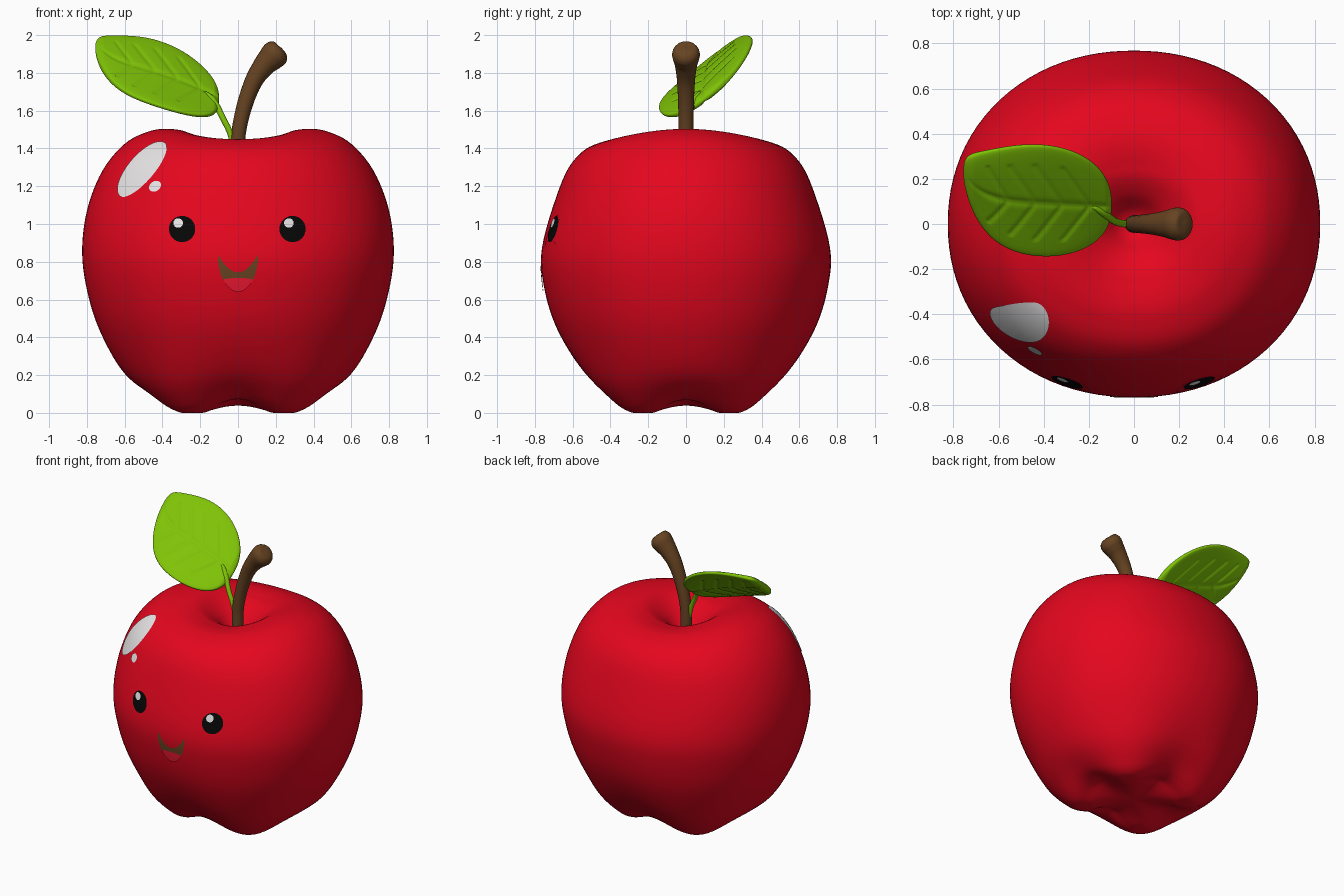
import bpy, bmesh, math
from mathutils import Vector
from mathutils.bvhtree import BVHTree

if "Cube" in bpy.data.objects:
    bpy.data.objects.remove(bpy.data.objects["Cube"])


def material(name, rgb):
    m = bpy.data.materials.new(name)
    m.diffuse_color = (*rgb, 1)
    m.use_nodes = True
    m.node_tree.nodes["Principled BSDF"].inputs["Base Color"].default_value = m.diffuse_color
    return m


RED = material("apple red", (0.78, 0.002, 0.013))
BROWN = material("stem brown", (0.135, 0.057, 0.016))
GREEN = material("leaf green", (0.21, 0.54, 0.002))
BLACK = material("eye black", (0.002, 0.002, 0.002))
WHITE = material("highlight white", (0.85, 0.83, 0.83))
PINK = material("tongue red", (0.95, 0.010, 0.035))


def smooth_path(pts, n=6):
    """Catmull-Rom interpolation through tuples of any length."""
    pts = [Vector(p) for p in pts]
    ext = [2 * pts[0] - pts[1]] + pts + [2 * pts[-1] - pts[-2]]
    out = []
    for a, b, c, d in zip(ext, ext[1:], ext[2:], ext[3:]):
        for k in range(n):
            t = k / n
            out.append(0.5 * (2 * b + (c - a) * t + (2 * a - 5 * b + 4 * c - d) * t * t
                              + (3 * b - a - 3 * c + d) * t ** 3))
    return out + [pts[-1]]


def grid(name, rows, mat, wrap=True):
    """Smooth surface through rows of points; wrapped rows make a closed skin."""
    bm = bmesh.new()
    vs = [[bm.verts.new(p) for p in r] for r in rows]
    n = len(rows[0])
    for a, b in zip(vs, vs[1:]):
        for j in range(n if wrap else n - 1):
            k = (j + 1) % n
            bm.faces.new((a[j], a[k], b[k], b[j]))
    bmesh.ops.remove_doubles(bm, verts=bm.verts, dist=1e-5)
    bmesh.ops.dissolve_degenerate(bm, edges=bm.edges, dist=1e-6)
    bm.normal_update()
    bmesh.ops.recalc_face_normals(bm, faces=bm.faces)
    bm.normal_update()
    if wrap:
        flip = bm.calc_volume(signed=True) < 0
    else:
        flip = sum(f.normal.y * f.calc_area() for f in bm.faces) > 0
    if flip:
        bmesh.ops.reverse_faces(bm, faces=bm.faces)
    for f in bm.faces:
        f.smooth = True
    me = bpy.data.meshes.new(name)
    bm.to_mesh(me)
    bm.free()
    me.materials.append(mat)
    ob = bpy.data.objects.new(name, me)
    bpy.context.collection.objects.link(ob)
    return ob


# Apple body: turned profile, slightly squarish plan, saddle-shaped rim, four bottom lobes
profile = [(0, .05), (.15, .048), (.28, .047), (.38, .047), (.47, .09), (.60, .212),
           (.72, .42), (.79, .62), (.825, .85), (.80, 1.08), (.72, 1.28), (.60, 1.415),
           (.47, 1.475), (.36, 1.487), (.25, 1.465), (.15, 1.40), (.07, 1.32), (0, 1.29)]


def body_point(r, z, a):
    c, s = math.cos(a), math.sin(a)
    f = (abs(c) ** 2.1 + abs(s) ** 2.1) ** (-1 / 2.1)
    inner = min(1, r / .28) ** 2
    low = inner * max(0, 1 - z / (.32 + .2 * s * s)) ** 2 * math.cos(4 * a)
    groove = max(0, 1 - z / .62) ** 1.5 * inner * s ** 12
    high = inner * min(1, max(0, (z - 1) / .48)) ** 2 * math.cos(2 * a)
    shoulder = math.sin(math.pi * min(1, max(0, (z - .75) / .85))) ** 2 * s * s
    r = max(r, 0) * f * (1 - .02 * low - .06 * groove - .055 * shoulder)
    return Vector((r * c, r * s * .772 / .825, z + .048 * low + .0275 * high))


N = 96
rows = [[body_point(p[0], p[1], 2 * math.pi * j / N) for j in range(N)]
        for p in smooth_path(profile)]
zmin = min(p.z for r in rows for p in r) + .006
for r in rows:
    for p in r:
        p.z = max(0, p.z - zmin)
body = grid("apple_body", rows, RED)
bm = bmesh.new()
bm.from_mesh(body.data)
skin = BVHTree.FromBMesh(bm)
bm.free()


def tube(name, pts, mat, sides=20):
    """Round tube along (x, y, z, radius) points."""
    path = smooth_path(pts)
    rows = []
    for i, p in enumerate(path):
        t = (path[min(i + 1, len(path) - 1)] - path[max(i - 1, 0)]).to_3d().normalized()
        side = (Vector((0, 1, 0)) - t * t.y).normalized()
        up = t.cross(side)
        rows.append([p.to_3d() + max(p[3], 0) * (side * math.cos(a) + up * math.sin(a))
                     for a in (2 * math.pi * j / sides for j in range(sides))])
    return grid(name, rows, mat)


# Stem with flared rounded end, and the thin leaf stalk
tube("stem", [(0, 0, 1.25, 0), (0, 0, 1.26, .036), (0, 0, 1.45, .038), (.03, 0, 1.61, .041),
              (.08, 0, 1.75, .047), (.135, 0, 1.835, .058), (.175, 0, 1.878, .070),
              (.195, 0, 1.898, .074), (.214, 0, 1.915, .067), (.227, 0, 1.926, .048),
              (.232, 0, 1.931, 0)], BROWN)
tube("leaf_stalk", [(0, 0, 1.27, .016), (-.035, 0, 1.46, .016), (-.08, .01, 1.56, .016),
                    (-.125, .04, 1.645, .017), (-.17, .07, 1.69, .012),
                    (-.21, .08, 1.705, 0)], GREEN, 12)

# Leaf: tilted, puffy rounded edge, engraved midrib and side veins, tip swept back
length = .655
normal = Vector((.27, -.75, 1)).normalized()
rows = []
for i in range(101):
    t = (1 - math.cos(math.pi * i / 100)) / 2
    half = .447 * t ** .42 * max(0, 1 - t) ** .45
    row = []
    for j in range(120):
        a = 2 * math.pi * j / 120
        v = half * math.cos(a)
        thick = .026 * math.copysign(abs(math.sin(a)) ** .6, math.sin(a)) * min(1, half / .12)
        q = t * length - .75 * abs(v) - .1
        d = abs((q + .06) % .12 - .06) if -.05 < q < .42 else 1
        vein = math.exp(-(d / .009) ** 2) if abs(math.cos(a)) < .68 else 0
        vein = max(vein, math.exp(-(v / .011) ** 2)) * min(1, 6 * (1 - t))
        thick *= 1 - .3 * vein
        x = -.10 - length * t
        y = .09 + .03 * t + .11 * t ** 8 + v
        z = 1.927 - .27 * (x + .75) + .75 * (y - .22) + .03 * math.sin(math.pi * t)
        z += .4 * min(v, 0) ** 2
        row.append(Vector((x, y, z)) + normal * thick)
    rows.append(row)
grid("leaf", rows, GREEN)


def plate(name, mat, cx, cz, half, top, bottom, lift, angle=0, tilt=0):
    """Thin sheet on the front skin, between two curves of u in -1..1."""
    ca, sa = math.cos(angle), math.sin(angle)
    rows = []
    for i in range(33):
        u = -math.cos(math.pi * i / 32)
        row = []
        for j in range(13):
            w = bottom(u) + (top(u) - bottom(u)) * j / 12
            x, z = cx + u * half * ca - w * sa, cz + u * half * sa + w * ca
            hit, nor, _, _ = skin.ray_cast(Vector((x, -3, z)), Vector((0, 1, 0)))
            if nor.y > 0:
                nor = -nor
            row.append(hit + nor * (lift - tilt * w))
        rows.append(row)
    return grid(name, rows, mat, wrap=False)


def arc(h, e=.5):
    return lambda u: h * max(0, 1 - u * u) ** e


def disc(name, mat, x, z, r, lift):
    plate(name, mat, x, z, r, arc(r), arc(-r), lift)


# Eyes: arched lid, black pupil and small glint
for side, x in (("left", -.294), ("right", .287)):
    plate(side + "_eye_lid", RED, x, .88, .103, arc(.167), arc(.035, 1), .003)
    disc(side + "_pupil", BLACK, x, .972, .069, .006)
    disc(side + "_glint", WHITE, x - .02, 1.003, .025, .009)

# Smiling mouth and tongue, both tipped slightly upwards
plate("mouth", BROWN, 0, .84, .107, lambda u: -.095 * (1 - u * u), arc(-.197), .002, 0, .03)
plate("tongue", PINK, 0, .84, .077, lambda u: -.132 + .008 * (1 - u * u),
      lambda u: -.197 * math.sqrt(1 - (u * .077 / .107) ** 2), -.003, 0, .07)

# Shine marks on the upper left cheek
plate("large_shine", WHITE, -.503, 1.286, .183, arc(.076, .5), arc(-.06, .5), .005,
      math.atan2(.76, .65))
plate("small_shine", WHITE, -.437, 1.198, .034, arc(.026), arc(-.026), .005, .6)
